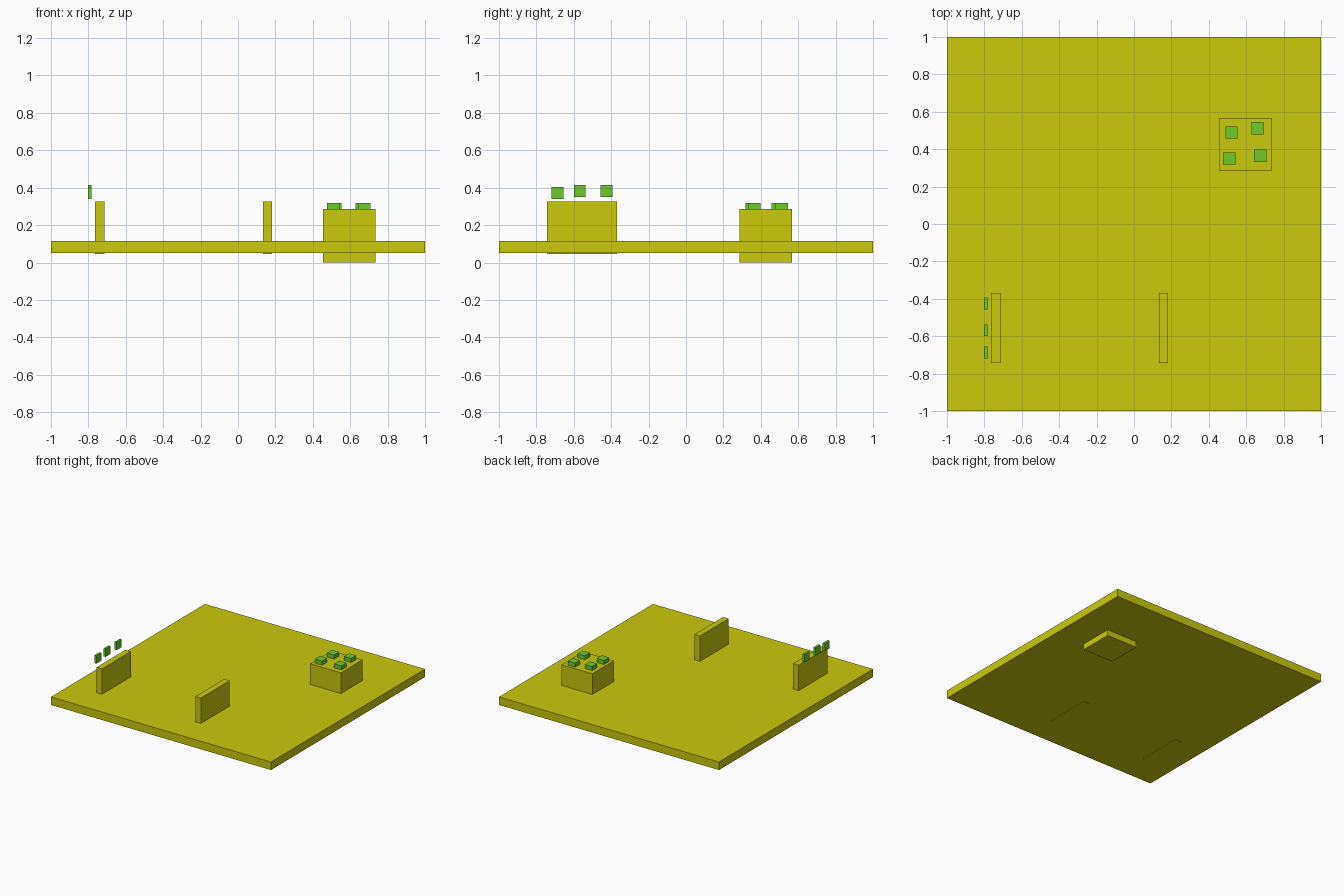
import bpy

if "Cube" in bpy.data.objects:
    bpy.data.objects.remove(bpy.data.objects["Cube"])


def material(name, rgb):
    m = bpy.data.materials.new(name)
    m.diffuse_color = (*rgb, 1.0)
    m.use_nodes = True
    m.node_tree.nodes["Principled BSDF"].inputs["Base Color"].default_value = m.diffuse_color
    return m


yellow = material("yellow", (0.59, 0.59, 0.004))
green = material("green", (0.16, 0.59, 0.022))


def box(name, centre, size, mat):
    bpy.ops.mesh.primitive_cube_add(size=1, location=centre)
    ob = bpy.context.object
    ob.name = name
    ob.scale = size
    bpy.ops.object.transform_apply(location=False, rotation=False, scale=True)
    ob.data.materials.append(mat)
    return ob


# Ground slab
box("floor_slab", (0, 0, 0.083), (2, 2, 0.066), yellow)

# Square block passing through the slab
box("block", (0.595, 0.427, 0.1435), (0.28, 0.28, 0.285), yellow)

# Two parallel upright walls
for name, x in (("left_wall", -0.74), ("right_wall", 0.158)):
    box(name, (x, -0.557, 0.185), (0.05, 0.375, 0.28), yellow)

# Buttons on top of the block
for i, (x, y) in enumerate([(0.521, 0.489), (0.660, 0.512), (0.510, 0.350), (0.675, 0.364)]):
    box(f"block_button_{i + 1}", (x, y, 0.302), (0.066, 0.066, 0.034), green)

# Thin plates floating beside the left wall
for i, (y, z) in enumerate([(-0.688, 0.372), (-0.568, 0.382), (-0.424, 0.382)]):
    box(f"side_plate_{i + 1}", (-0.793, y, z), (0.019, 0.064, 0.064), green)
